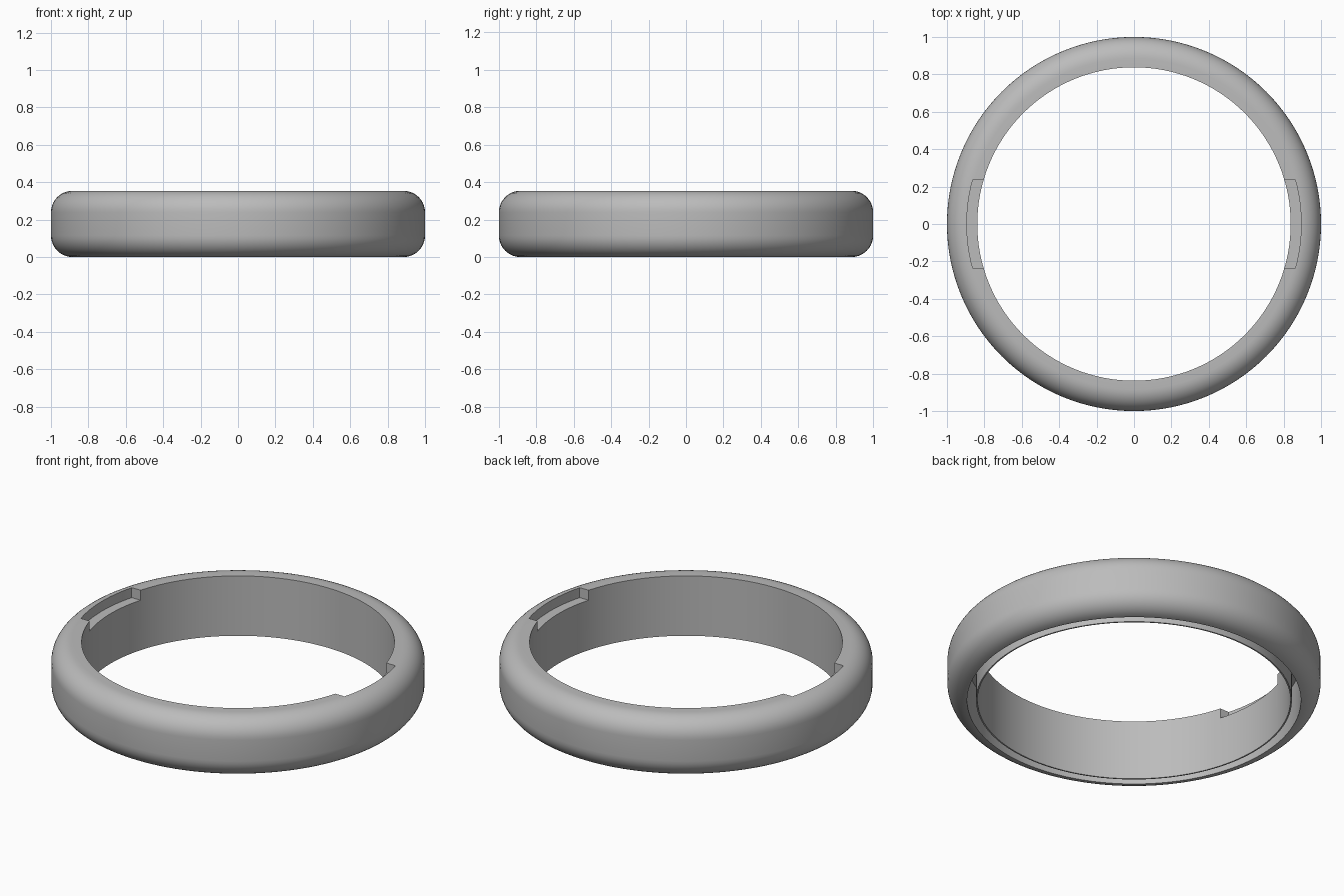
import bpy, bmesh, math

default = bpy.data.objects.get("Cube")
if default:
    bpy.data.objects.remove(default, do_unlink=True)

HEIGHT, OUTER, BORE, SLOT = 0.354, 1.0, 0.838, 0.894
WALL = 0.008          # thin inner lip beside the underside groove
GROOVE_TOP = 0.25
FILLET = 0.115
NOTCH_FLOOR = 0.295
NOTCH_HALF = 0.238
SEGMENTS = 128

grey = bpy.data.materials.new("plain grey")
grey.use_nodes = True
colour = (0.5, 0.5, 0.5, 1)
grey.diffuse_color = colour
grey.node_tree.nodes["Principled BSDF"].inputs["Base Color"].default_value = colour


def make_object(name, bm):
    bmesh.ops.recalc_face_normals(bm, faces=bm.faces)
    mesh = bpy.data.meshes.new(name)
    bm.to_mesh(mesh)
    bm.free()
    obj = bpy.data.objects.new(name, mesh)
    bpy.context.collection.objects.link(obj)
    mesh.materials.append(grey)
    return obj


def fillet(cz, start, steps=10):
    """Quarter arc on the outer corner, as (radius, height) points."""
    return [(OUTER - FILLET + FILLET * math.cos(a), cz + FILLET * math.sin(a))
            for a in (start + math.pi / 2 * i / steps for i in range(steps + 1))]


# Ring body: closed section with an underside groove, turned about z
section = fillet(FILLET, -math.pi / 2) + fillet(HEIGHT - FILLET, 0)
section += [(BORE, HEIGHT), (BORE, 0), (BORE + WALL, 0),
            (BORE + WALL, GROOVE_TOP), (SLOT, GROOVE_TOP), (SLOT, 0)]
section = [(min(r, OUTER), z) for r, z in section]
if section[0][0] < SLOT:
    section[0] = (SLOT + 0.001, 0)

bm = bmesh.new()
rings = []
for i in range(SEGMENTS):
    a = 2 * math.pi * i / SEGMENTS
    rings.append([bm.verts.new((r * math.cos(a), r * math.sin(a), z)) for r, z in section])
for i, ring in enumerate(rings):
    following = rings[(i + 1) % SEGMENTS]
    for j in range(len(section)):
        k = (j + 1) % len(section)
        bm.faces.new((ring[j], following[j], following[k], ring[k]))
body = make_object("ring_body", bm)

# Notches: one cutter on each side, opening into the bore at the top
bm = bmesh.new()
half = math.asin(NOTCH_HALF / SLOT)
arc = [-half + 2 * half * i / 12 for i in range(13)]
for side in (1, -1):
    outline = [(SLOT * math.cos(a), SLOT * math.sin(a)) for a in arc]
    outline += [(0.7, NOTCH_HALF), (0.7, -NOTCH_HALF)]
    face = bm.faces.new([bm.verts.new((side * x, y, NOTCH_FLOOR)) for x, y in outline])
    grown = bmesh.ops.extrude_face_region(bm, geom=[face])
    top = [v for v in grown["geom"] if isinstance(v, bmesh.types.BMVert)]
    bmesh.ops.translate(bm, verts=top, vec=(0, 0, 0.2))
cutter = make_object("notch_cutter", bm)
cutter.hide_render = True

cut = body.modifiers.new("notches", "BOOLEAN")
cut.operation = "DIFFERENCE"
cut.solver = "EXACT"
cut.object = cutter

bpy.ops.object.select_all(action="DESELECT")
body.select_set(True)
bpy.context.view_layer.objects.active = body
bpy.ops.object.modifier_apply(modifier=cut.name)
bpy.data.objects.remove(cutter, do_unlink=True)
bpy.ops.object.shade_smooth_by_angle(angle=math.radians(30))
